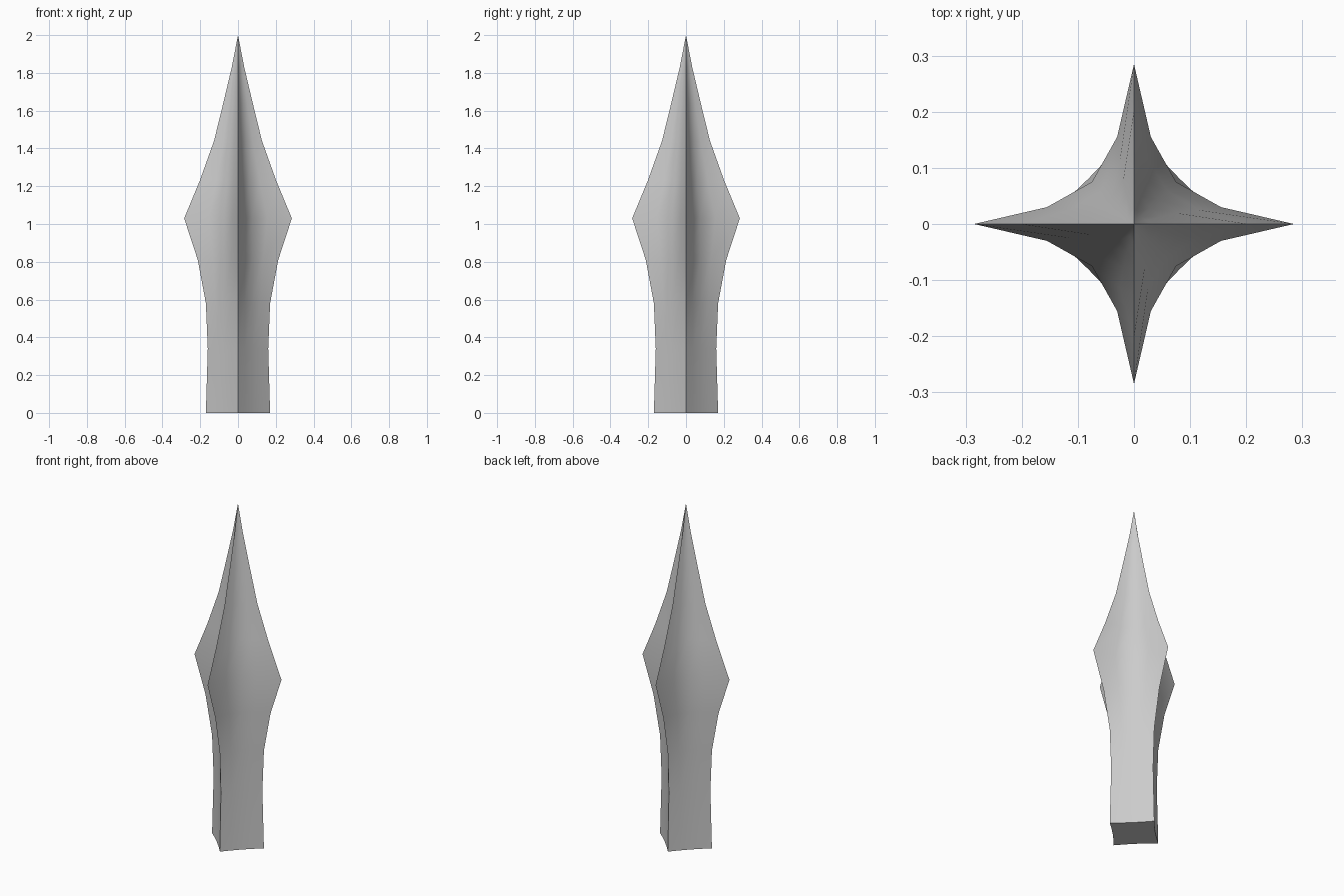
import bpy, bmesh, math
from mathutils import Matrix, Vector

cube = bpy.data.objects.get("Cube")
if cube:
    bpy.data.objects.remove(cube, do_unlink=True)

# Stone grey material
grey = bpy.data.materials.new("stone grey")
grey.use_nodes = True
color = (0.6, 0.6, 0.6, 1)
grey.diffuse_color = color
grey.node_tree.nodes["Principled BSDF"].inputs["Base Color"].default_value = color

# Each ring: height, ridge distance, valley offset on both axes
RINGS = [
    (0.0, 0.17, 0.081), (0.34, 0.16, 0.075), (0.58, 0.17, 0.075),
    (0.81, 0.213, 0.075), (1.03, 0.285, 0.075), (1.23, 0.202, 0.059),
    (1.44, 0.127, 0.043), (1.64, 0.078, 0.028), (1.83, 0.033, 0.013),
]


def star_ring(bm, z, tip, valley):
    """Four-pointed star section with concave sides."""
    hollow = tip / 2 - valley
    far = (tip + valley) / 2 - 0.37 * hollow
    near = valley / 2 - 0.11 * hollow
    quarter = [(tip, 0), (far, near), (valley, valley), (near, far)]
    verts = []
    for turn in range(4):
        rot = Matrix.Rotation(turn * math.pi / 2, 3, "Z")
        verts += [bm.verts.new(rot @ Vector((x, y, z))) for x, y in quarter]
    return verts


# Spike: star sections skinned together, closed below, pointed above
bm = bmesh.new()
rings = [star_ring(bm, *r) for r in RINGS]
apex = bm.verts.new((0, 0, 2))
n = len(rings[0])
bm.faces.new(list(reversed(rings[0])))
for low, high in zip(rings, rings[1:]):
    for i in range(n):
        j = (i + 1) % n
        bm.faces.new((low[i], low[j], high[j], high[i]))
for i in range(n):
    bm.faces.new((rings[-1][i], rings[-1][(i + 1) % n], apex))
bmesh.ops.recalc_face_normals(bm, faces=bm.faces)

mesh = bpy.data.meshes.new("star_spike")
bm.to_mesh(mesh)
bm.free()
mesh.materials.append(grey)
spike = bpy.data.objects.new("star_spike", mesh)
bpy.context.collection.objects.link(spike)

# Smooth hollows, crisp ridges
bpy.ops.object.select_all(action="DESELECT")
spike.select_set(True)
bpy.context.view_layer.objects.active = spike
bpy.ops.object.shade_smooth_by_angle(angle=math.radians(45))
